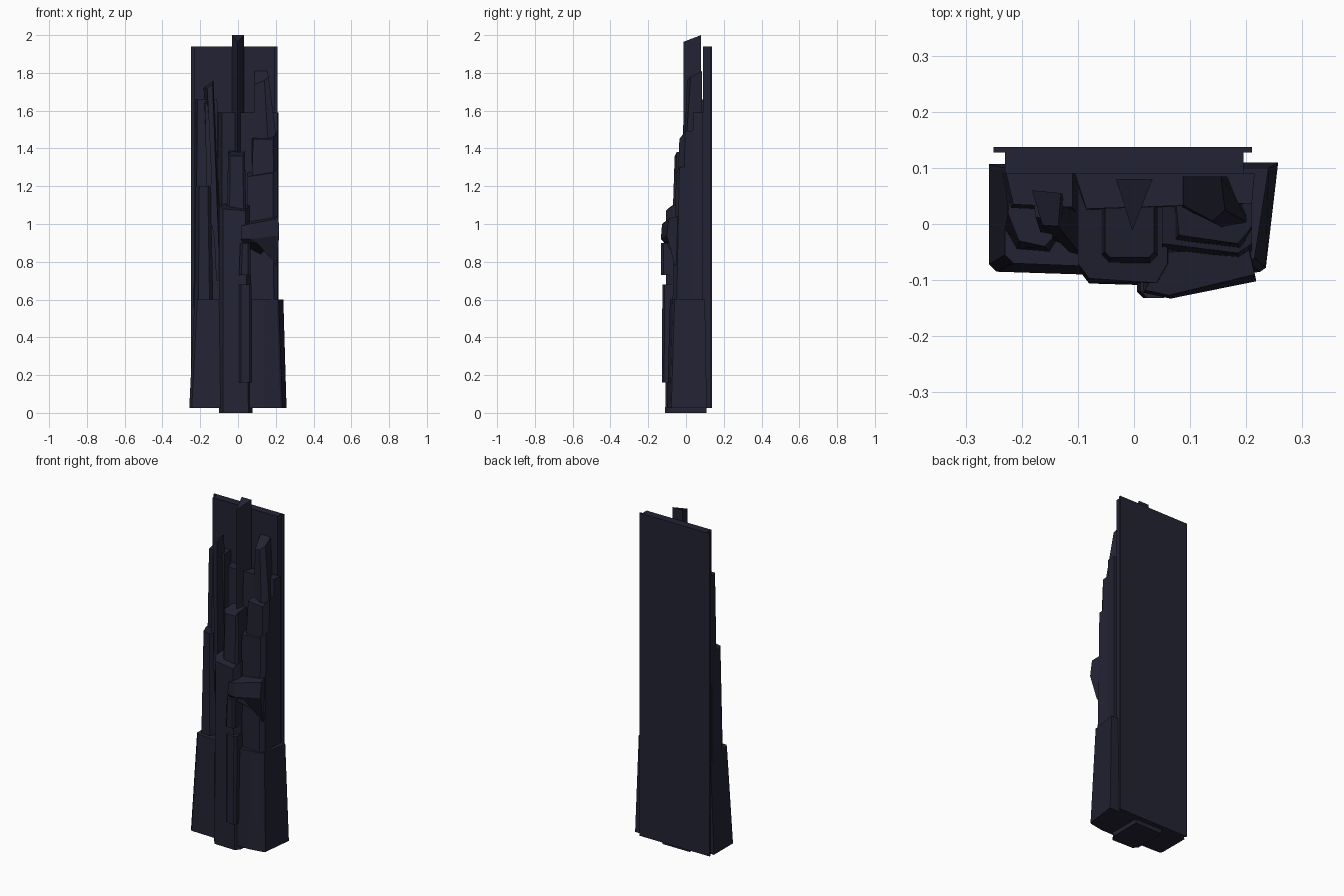
import bpy, bmesh

mat = bpy.data.materials.new("dark navy stone")
mat.diffuse_color = (0.0165, 0.0165, 0.034, 1)


def loft(name, bottom, top, z0, z1):
    """Faceted block between two outlines; z0 / z1 may be one height or one per corner."""
    n = len(bottom)
    lo = z0 if isinstance(z0, (list, tuple)) else [z0] * n
    hi = z1 if isinstance(z1, (list, tuple)) else [z1] * n
    bm = bmesh.new()
    a = [bm.verts.new((x, y, z)) for (x, y), z in zip(bottom, lo)]
    b = [bm.verts.new((x, y, z)) for (x, y), z in zip(top, hi)]
    bm.faces.new(a[::-1])
    bm.faces.new(b)
    for i in range(n):
        j = (i + 1) % n
        bm.faces.new((a[i], a[j], b[j], b[i]))
    bmesh.ops.recalc_face_normals(bm, faces=bm.faces)
    me = bpy.data.meshes.new(name)
    bm.to_mesh(me)
    bm.free()
    me.materials.append(mat)
    ob = bpy.data.objects.new(name, me)
    bpy.context.collection.objects.link(ob)
    return ob


def rect(x0, x1, y0, y1):
    return [(x0, y0), (x1, y0), (x1, y1), (x0, y1)]


def cham(x0, x1, y0, y1, c):
    """Rectangle with its two front corners cut off."""
    return [(x0 + c, y0), (x1 - c, y0), (x1, y0 + c), (x1, y1), (x0, y1), (x0, y0 + c)]


# backing panel
loft("back_plate", rect(-.25, .21, .127, .137), rect(-.25, .21, .127, .137), .025, 1.94)
loft("panel_core", rect(-.23, .195, .09, .128), rect(-.23, .195, .09, .128), .025, 1.94)

# base blocks
loft("left_base",
     [(-.245, -.085), (-.09, -.09), (-.09, .107), (-.258, .107), (-.258, -.072)],
     [(-.215, -.07), (-.09, -.075), (-.09, .1), (-.23, .1), (-.23, -.055)], .025, .6)
loft("right_base",
     [(.03, -.1), (.14, -.1), (.225, -.085), (.235, -.078), (.257, .11), (.03, .11)],
     [(.03, -.085), (.14, -.085), (.205, -.07), (.215, -.06), (.24, .1), (.03, .1)],
     .025, .6)

# central stepped tower
loft("central_column",
     [(-.08, -.106), (.055, -.11), (.078, -.08), (.078, .108), (-.1, .108), (-.1, -.08)],
     [(-.08, -.097), (.04, -.105), (.06, -.07), (.06, .09), (-.1, .09), (-.1, -.07)],
     0, [1.08, 1.07, 1.1, 1.11, 1.11, 1.1])
loft("upper_column", cham(-.06, .045, -.072, .09, .015), cham(-.052, .036, -.06, .09, .01),
     1.0, [1.36, 1.36, 1.38, 1.39, 1.39, 1.38])
loft("rear_slab", [(-.085, .022), (.21, .035), (.215, .09), (-.11, .09)],
     [(-.085, .027), (.21, .037), (.215, .09), (-.105, .09)], .55, 1.59)
loft("top_spike", [(-.003, -.012), (.033, .08), (-.032, .08)],
     [(-.003, -.012), (.033, .08), (-.032, .08)], 1.2, [1.965, 2.0, 2.0])

# narrow bars on the front
loft("lower_bar", cham(.005, .072, -.128, -.05, .012), cham(.005, .072, -.125, -.05, .012),
     .16, .68)
loft("middle_bar", cham(.005, .065, -.132, -.05, .012), cham(.012, .065, -.132, -.05, .012),
     .73, .9)

# right side steps
loft("right_column",
     [(.05, -.06), (.19, -.072), (.21, -.05), (.21, .09), (.05, .09)],
     [(.05, -.035), (.185, -.052), (.21, -.035), (.21, .09), (.05, .09)],
     .55, [1.25, 1.27, 1.3, 1.31, 1.29])
loft("right_step",
     [(.072, -.03), (.19, -.045), (.21, -.01), (.21, .09), (.07, .09)],
     [(.08, -.02), (.185, -.035), (.21, -.005), (.21, .09), (.07, .09)],
     1.2, [1.45, 1.45, 1.49, 1.5, 1.46])
loft("right_spike",
     [(.085, .03), (.16, -.008), (.21, -.002), (.175, .085), (.085, .085)],
     [(.088, .033), (.14, .005), (.162, .025), (.155, .085), (.088, .085)],
     1.4, [1.74, 1.76, 1.78, 1.81, 1.81])

# projecting crystal
loft("crystal",
     [(.03, -.115), (.1, -.09), (.205, -.06), (.21, 0), (.03, 0)],
     [(.015, -.122), (.065, -.133), (.2, -.112), (.218, -.1), (.2, -.05), (.04, -.05)][:1]
     + [(.065, -.133), (.218, -.102), (.205, -.04), (.04, -.04)],
     [.9, .9, .78, .78, .88], [.92, .92, .94, .94, .92])
loft("crystal_cap",
     [(.015, -.122), (.065, -.133), (.218, -.102), (.205, -.04), (.04, -.04)],
     [(.02, -.118), (.062, -.127), (.215, -.09), (.205, -.045), (.055, -.05)],
     [.92, .92, .94, .94, .92], [.99, 1.0, 1.03, 1.04, 1.01])

# left side columns and leaning shard
loft("left_slab", [(-.225, .02), (-.1, .015), (-.1, .09), (-.235, .09)],
     [(-.215, .035), (-.11, .03), (-.11, .09), (-.228, .09)], .55, 1.66)
loft("left_column",
     [(-.21, -.045), (-.15, -.05), (-.13, -.02), (-.13, .09), (-.23, .09), (-.23, -.01)],
     [(-.205, -.03), (-.16, -.04), (-.145, -.025), (-.15, .085), (-.215, .085), (-.225, .02)],
     .55, 1.2)
loft("leaning_shard",
     [(-.115, -.05), (-.095, -.055), (-.09, .03), (-.115, .05)],
     [(-.163, -.002), (-.135, -.004), (-.13, .055), (-.182, .06)],
     .7, [1.72, 1.74, 1.76, 1.72])
loft("shard_flank",
     [(-.165, -.02), (-.105, -.045), (-.09, .09), (-.165, .09)],
     [(-.175, .012), (-.13, .005), (-.12, .06), (-.182, .06)],
     [1.1, .85, .85, 1.1], 1.64)
